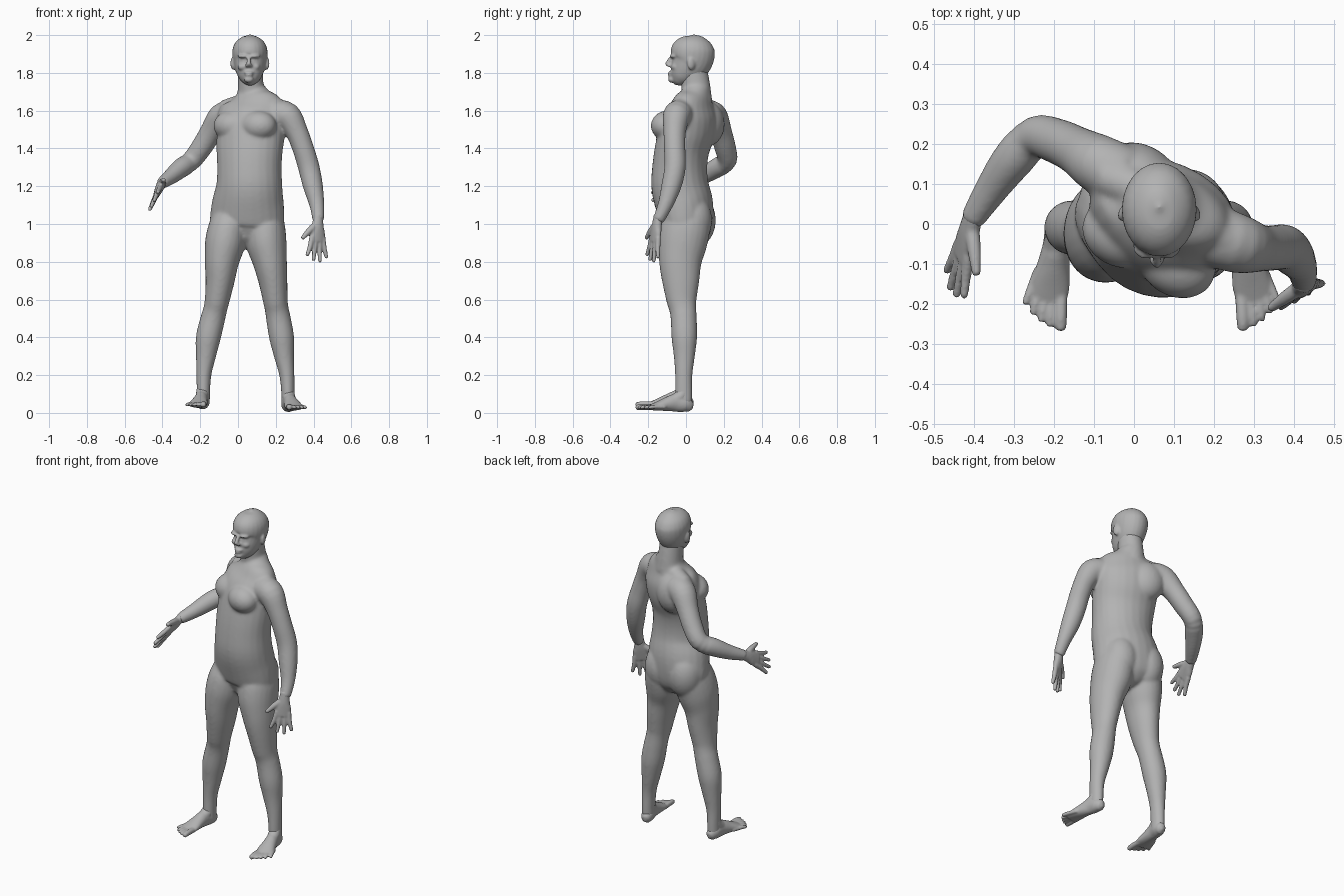
import bpy, bmesh, math
from mathutils import Vector, Matrix

cube = bpy.data.objects.get("Cube")
if cube:
    bpy.data.objects.remove(cube, do_unlink=True)

bm = bmesh.new()
X = Vector((1, 0, 0))
SEGMENTS, STEPS = 24, 4

grey = bpy.data.materials.new("plain grey")
grey.use_nodes = True
colour = (.45, .45, .45, 1)
grey.diffuse_color = colour
grey.node_tree.nodes["Principled BSDF"].inputs["Base Color"].default_value = colour


def finish(name, voxel, softness):
    """Fuse the shapes gathered so far into one continuous skin."""
    bmesh.ops.recalc_face_normals(bm, faces=bm.faces)
    mesh = bpy.data.meshes.new(name)
    bm.to_mesh(mesh)
    bm.clear()
    mesh.materials.append(grey)
    part = bpy.data.objects.new(name, mesh)
    bpy.context.collection.objects.link(part)
    remesh = part.modifiers.new("fuse", 'REMESH')
    remesh.mode = 'VOXEL'
    remesh.voxel_size = voxel
    remesh.use_smooth_shade = True
    soften = part.modifiers.new("soften", 'SMOOTH')
    soften.factor = .5
    soften.iterations = softness


def spline(rows):
    """Smooth the rows of numbers into a denser list."""
    rows = [Vector(r) for r in rows]
    out = []
    last = len(rows) - 1
    for i in range(last):
        p0, p1, p2 = rows[max(i - 1, 0)], rows[i], rows[i + 1]
        p3 = rows[min(i + 2, last)]
        for k in range(STEPS):
            u = k / STEPS
            m1, m2 = (p2 - p0) / 2, (p3 - p1) / 2
            d = p2 - p1
            out.append(p1 + m1 * u + (3 * d - 2 * m1 - m2) * u**2
                       + (m1 + m2 - 2 * d) * u**3)
    return out + [rows[-1]]


def loft(rows, side=X, side_end=None):
    """Closed elliptical tube through rows of x, y, z, half width, half depth."""
    rows = spline(rows)
    side_end = side_end or side
    pts = [Vector(r[:3]) for r in rows]
    rings = []
    last = len(pts) - 1
    for i, (p, r) in enumerate(zip(pts, rows)):
        t = (pts[min(i + 1, last)] - pts[max(i - 1, 0)]).normalized()
        s = side.lerp(side_end, i / last)
        s = (s - t * s.dot(t)).normalized()
        n = t.cross(s)
        a, b = max(r[3], .002), max(r[4], .002)
        ring = []
        for k in range(SEGMENTS):
            w = math.tau * k / SEGMENTS
            ring.append(bm.verts.new(p + s * a * math.cos(w) + n * b * math.sin(w)))
        rings.append(ring)
        if i in (0, last):
            tip = bm.verts.new(p + t * min(a, b) * (.6 if i else -.6))
            for k in range(SEGMENTS):
                bm.faces.new((ring[k], ring[(k + 1) % SEGMENTS], tip))
    for lo, hi in zip(rings, rings[1:]):
        for k in range(SEGMENTS):
            j = (k + 1) % SEGMENTS
            bm.faces.new((lo[k], lo[j], hi[j], hi[k]))


def rod(points, radii):
    loft([(*p, r, r) for p, r in zip(points, radii)], Vector((.8, .5, .3)))


def ball(centre, size, yaw=0):
    matrix = (Matrix.Translation(centre) @ Matrix.Rotation(math.radians(yaw), 4, 'Z')
              @ Matrix.Diagonal((*size, 1)))
    bmesh.ops.create_uvsphere(bm, u_segments=24, v_segments=16, radius=1, matrix=matrix)


def heading(yaw):
    return Vector((math.cos(math.radians(yaw)), math.sin(math.radians(yaw)), 0))


# Torso and neck, twisting from the hips up to the shoulders
chest_yaw = -28
loft([(.03, -.01, .91, .09, .085), (.042, 0, .95, .16, .115), (.047, .005, 1, .198, .135),
      (.053, -.008, 1.1, .194, .15), (.06, -.032, 1.2, .177, .15),
      (.06, -.033, 1.3, .173, .143), (.062, -.02, 1.4, .18, .14),
      (.07, .008, 1.5, .187, .145), (.075, .03, 1.58, .19, .13),
      (.08, .042, 1.64, .165, .098), (.076, .052, 1.685, .1, .078),
      (.07, .055, 1.72, .07, .074)], heading(-8), heading(chest_yaw))
loft([(.072, .06, 1.64, .08, .08), (.068, .053, 1.72, .069, .077),
      (.065, .04, 1.82, .066, .072)])

# Chest, buttock, shoulder blade and neck muscles
across = heading(chest_yaw)
forward = Vector((across.y, -across.x, 0))
for m in (-1, 1):
    ball(Vector((.07, 0, 1.52)) + forward * .07 + across * m * .08,
         (.1, .083, .08), chest_yaw)
    ball((.047 + m * .085, .045 - m * .01, 1.02), (.1, .103, .14))
    rod([(.085, .055, 1.66), Vector((.08, .04, 1.605)) + across * m * .17], (.05, .052))
ball((.01, .11, 1.53), (.11, .09, .12), chest_yaw)

# Left arm hanging
rod([(.2, -.03, 1.58), (.262, -.05, 1.57), (.31, -.06, 1.49), (.345, -.06, 1.4),
     (.375, -.058, 1.3), (.397, -.078, 1.2), (.418, -.11, 1.1), (.425, -.147, 1.02)],
    (.078, .074, .06, .057, .057, .053, .04, .031))

# Right arm reaching back at the elbow and forward at the hand
rod([(-.03, .12, 1.58), (-.087, .15, 1.565), (-.14, .182, 1.49), (-.19, .206, 1.41),
     (-.247, .217, 1.335), (-.303, .16, 1.295), (-.357, .085, 1.25), (-.405, .01, 1.215)],
    (.077, .074, .061, .057, .053, .052, .042, .031))

# Legs: shared profile from hip to heel, with a centre line for each side
profile = ((-.005, 1.1, .075, .09), (-.002, 1, .102, .128), (-.018, .9, .107, .13),
           (-.03, .8, .091, .113), (-.028, .7, .077, .099), (-.024, .6, .066, .081),
           (-.017, .55, .063, .072), (-.012, .5, .065, .069), (-.009, .4, .066, .068),
           (-.009, .3, .053, .056), (-.012, .2, .04, .046), (-.012, .1, .035, .045),
           (-.01, .05, .035, .042))
left_line = (.125, .143, .15, .169, .185, .197, .205, .214, .231, .244, .259, .264, .264)
right_line = (-.03, -.048, -.068, -.086, -.095, -.11, -.12, -.133, -.157, -.17, -.181,
              -.183, -.183)
for line in (left_line, right_line):
    loft([(x, *p) for x, p in zip(line, profile)])
finish("body", .008, 11)

# Head
head_x = .063
loft([(head_x, y, z, a, b) for y, z, a, b in (
    (-.05, 1.75, .03, .03), (-.032, 1.775, .055, .059), (-.006, 1.81, .073, .086),
    (.022, 1.85, .086, .108), (.034, 1.89, .093, .117), (.037, 1.93, .091, .114),
    (.04, 1.965, .074, .092), (.042, 1.99, .042, .054), (.042, 1.999, .012, .015))])

# Face and ears
nose_x = .057
rod([(nose_x, -.076, 1.885), (nose_x, -.09, 1.865), (nose_x, -.1, 1.842)],
    (.009, .011, .013))
for z, w in ((1.802, .026), (1.789, .022)):
    ball((nose_x, -.08, z), (w, .017, .007))
ball((nose_x, -.075, 1.765), (.026, .02, .018))
for m in (-1, 1):
    ball((nose_x + m * .034, -.069, 1.888), (.028, .017, .009), m * 22)
    ball((nose_x + m * .034, -.052, 1.832), (.026, .026, .02))
    ball((nose_x + m * .011, -.088, 1.838), (.009, .012, .009))
    ball((head_x + m * .09, .028, 1.85), (.012, .022, .034), m * 20)
finish("head", .006, 6)


def hand(wrist, along, side):
    """Palm, four spread fingers and a thumb; side points away from the thumb."""
    w, d = Vector(wrist), Vector(along).normalized()
    s = Vector(side)
    s = (s - d * s.dot(d)).normalized()
    loft([(*(w + d * t), a, b) for t, a, b in (
        (-.04, .024, .023), (.02, .033, .024), (.06, .044, .021), (.105, .043, .016))], s)
    for i, reach in enumerate((.183, .206, .21, .185)):
        k = i - 1.5
        rod([w + d * .08 + s * k * .022, w + d * .135 + s * k * .029,
             w + d * reach + s * k * .04], (.0145, .013, .01))
    rod([w + d * .015 - s * .012, w + d * .05 - s * .05, w + d * .095 - s * .092],
        (.019, .017, .011))


hand((.423, -.152, 1.01), (-.03, -.14, -1), (.85, .5, 0))
hand((-.406, .004, 1.212), (-.22, -.84, -.5), (-.38, .45, -.8))
finish("hands", .0055, 4)


def foot(m, heel, direction):
    """Foot and five toes; m is 1 for the left side and -1 for the right."""
    base, h = Vector(heel), Vector(direction).normalized()
    out = Vector((-h.y, h.x, 0)) * m
    up = Vector((0, 0, 1))
    loft([(*(base + h * t + up * (b + t * .06)), a, b) for t, a, b in (
        (0, .024, .028), (.03, .036, .042), (.08, .035, .048), (.13, .041, .037),
        (.18, .049, .024), (.22, .046, .014))], out)
    # Instep rising to the ankle
    rod([base + h * .035 + up * .12, base + h * .055 + up * .085,
         base + h * .12 + up * .05], (.032, .034, .03))
    for i in range(5):
        r = .0105 if i else .016
        k = -.035 + .0185 * i + (.005 if i else 0)
        tip = .284 - .003 * i * i
        rod([base + h * (tip - .09) + out * k * .85 + up * .03,
             base + h * (tip - .03) + out * k * 1.1 + up * .031,
             base + h * tip + out * k * 1.25 + up * .027], (r, r, r * .85))


foot(1, (.258, .025, .001), (.2, -.98, 0))
foot(-1, (-.18, .025, .015), (-.16, -.98, 0))
finish("feet", .0055, 4)
bm.free()
